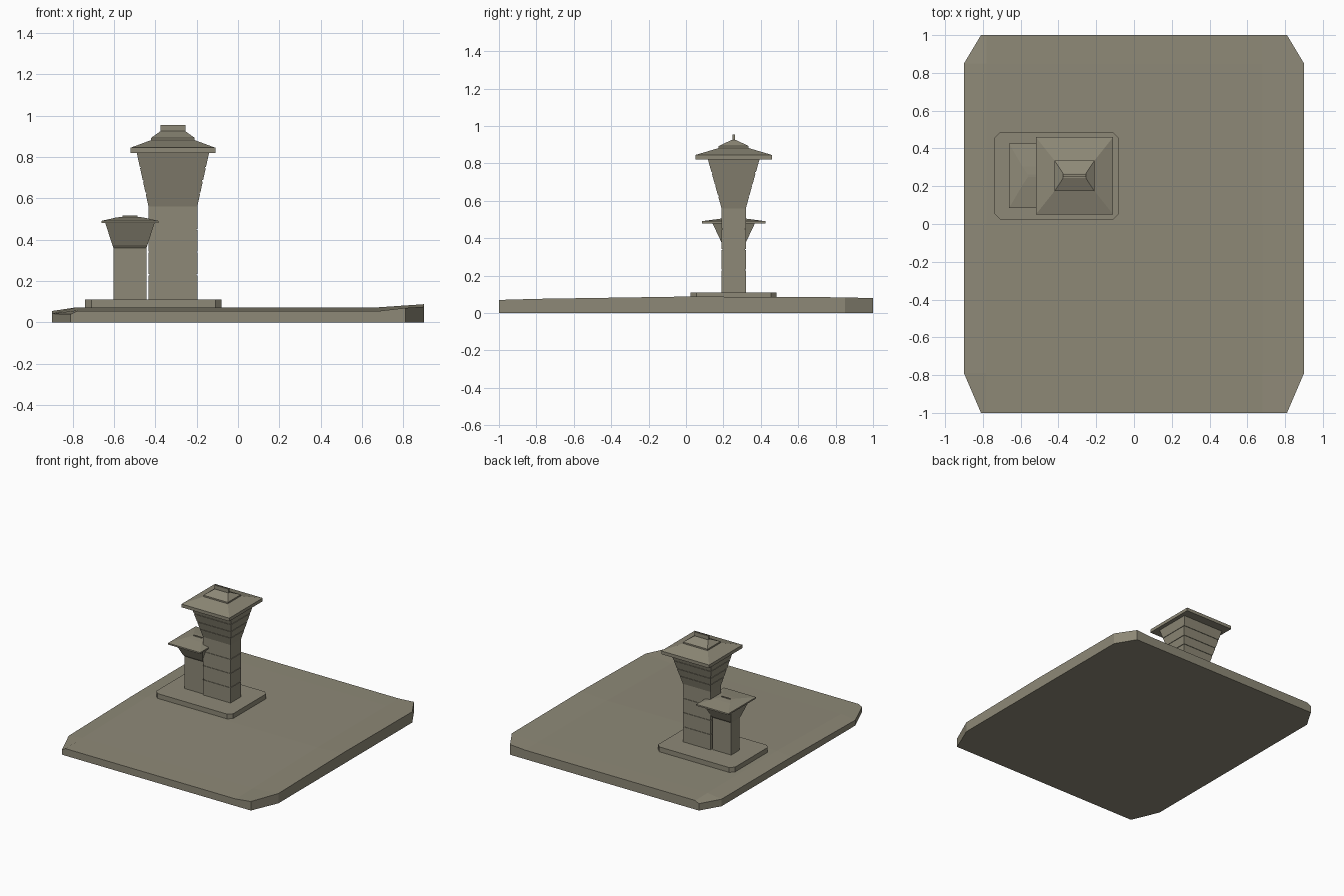
import bpy, bmesh

if "Cube" in bpy.data.objects:
    bpy.data.objects.remove(bpy.data.objects["Cube"])

stone = bpy.data.materials.new("warm_grey_stone")
stone.diffuse_color = (0.27, 0.25, 0.185, 1)
stone.use_nodes = True
stone.node_tree.nodes["Principled BSDF"].inputs["Base Color"].default_value = stone.diffuse_color


def make(name, rings):
    """Skin a stack of equal-length point rings and cap both ends."""
    bm = bmesh.new()
    loops = [[bm.verts.new(p) for p in r] for r in rings]
    n = len(loops[0])
    for a, b in zip(loops, loops[1:]):
        for i in range(n):
            j = (i + 1) % n
            bm.faces.new((a[i], a[j], b[j], b[i]))
    bm.faces.new(loops[0][::-1])
    bm.faces.new(loops[-1])
    return finish(name, bm)


def finish(name, bm):
    bmesh.ops.recalc_face_normals(bm, faces=bm.faces)
    me = bpy.data.meshes.new(name)
    bm.to_mesh(me)
    bm.free()
    me.materials.append(stone)
    ob = bpy.data.objects.new(name, me)
    bpy.context.collection.objects.link(ob)
    return ob


def rect(cx, cy, hx, hy, z):
    return [(cx + sx * hx, cy + sy * hy, z)
            for sx, sy in ((-1, -1), (1, -1), (1, 1), (-1, 1))]


def stack(name, cx, cy, profile):
    """Rectangular loft; profile rows are (half x, half y, z)."""
    return make(name, [rect(cx, cy, *p) for p in profile])


def grooved(a, b, cuts, gap=0.003, depth=0.004):
    """Profile between rows a and b with thin recessed joints at heights cuts."""
    def at(z, d=0.0):
        t = (z - a[2]) / (b[2] - a[2])
        return (a[0] + (b[0] - a[0]) * t - d, a[1] + (b[1] - a[1]) * t - d, z)
    rows = [a]
    for z in cuts:
        rows += [at(z - gap), at(z - gap, depth), at(z + gap, depth), at(z + gap)]
    return rows + [b]


# Gently sloping ground slab: rows of y, half width, heights (left, middle, right)
ground = [(-1.0, 0.81, 0.040, 0.055, 0.070),
          (-0.79, 0.90, 0.042, 0.058, 0.076),
          (0.0, 0.90, 0.055, 0.073, 0.088),
          (0.85, 0.90, 0.055, 0.072, 0.084),
          (1.0, 0.81, 0.053, 0.070, 0.079)]
bm = bmesh.new()
top, low = [], []
for y, h, zl, zm, zr in ground:
    pts = [(-h, zl), (-0.78, zm), (0.68, zm), (h, zr)]
    top.append([bm.verts.new((x, y, z)) for x, z in pts])
    low.append([bm.verts.new((x, y, 0)) for x, z in pts])
for grid in (top, low):
    for r, s in zip(grid, grid[1:]):
        for i in range(3):
            bm.faces.new((r[i], r[i + 1], s[i + 1], s[i]))
for k in range(4):
    for c in (0, 3):
        bm.faces.new((top[k][c], top[k + 1][c], low[k + 1][c], low[k][c]))
for k in (0, 4):
    for i in range(3):
        bm.faces.new((top[k][i], top[k][i + 1], low[k][i + 1], low[k][i]))
finish("ground_slab", bm)

# Plinth with clipped corners
px, py, hx, hy, c = -0.41, 0.255, 0.33, 0.23, 0.03
outline = [(-hx + c, -hy), (hx - c, -hy), (hx, -hy + c), (hx, hy - c),
           (hx - c, hy), (-hx + c, hy), (-hx, hy - c), (-hx, -hy + c)]
make("plinth", [[(px + x, py + y, z) for x, y in outline] for z in (0.04, 0.11)])

# Main tower: block shaft, flared head, two-tier roof and ridge
MX, CY = -0.315, 0.255
stack("main_shaft", MX, CY,
      grooved((0.118, 0.065, 0.11), (0.118, 0.065, 0.56), (0.23, 0.34, 0.45)))
stack("main_flared_head", MX, CY,
      grooved((0.118, 0.065, 0.56), (0.176, 0.139, 0.825), (0.625, 0.685, 0.75)))
stack("main_roof", MX, CY,
      [(0.205, 0.205, 0.82), (0.205, 0.205, 0.845), (0.105, 0.08, 0.882),
       (0.105, 0.08, 0.893), (0.06, 0.012, 0.925)])
stack("main_ridge", MX, CY, [(0.06, 0.006, 0.915), (0.06, 0.006, 0.955)])

# Side tower
SX = -0.523
stack("side_shaft", SX, CY, [(0.08, 0.052, 0.11), (0.08, 0.052, 0.36)])
stack("side_flared_head", SX, CY,
      [(0.08, 0.052, 0.36), (0.085, 0.064, 0.375), (0.12, 0.115, 0.483)])
stack("side_roof", SX, CY,
      [(0.138, 0.17, 0.48), (0.138, 0.17, 0.491), (0.068, 0.05, 0.507),
       (0.038, 0.006, 0.511)])
stack("side_ridge", SX, CY, [(0.037, 0.003, 0.505), (0.037, 0.003, 0.518)])
